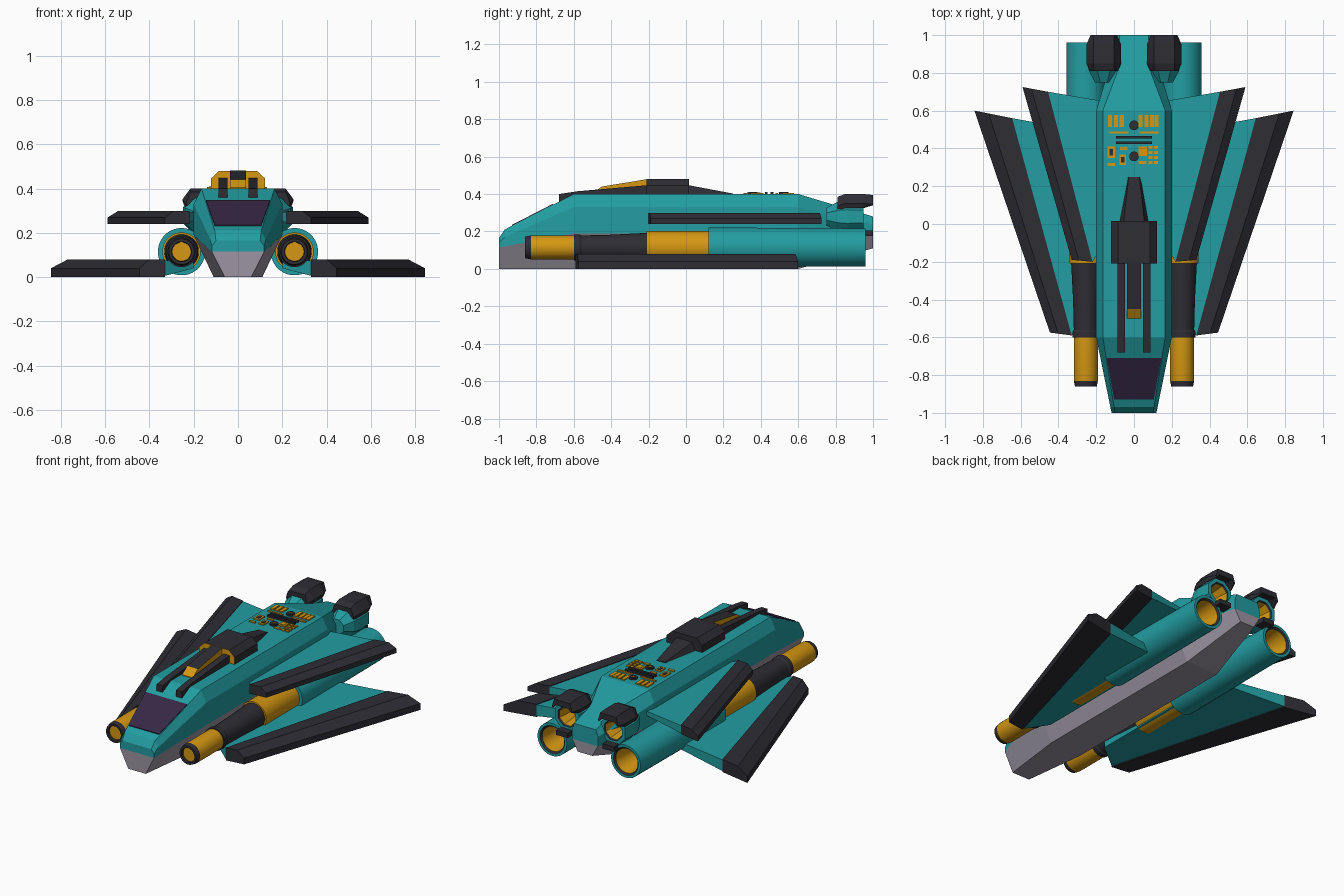
import bpy, bmesh, math
from mathutils import Vector

cube = bpy.data.objects.get("Cube")
if cube:
    bpy.data.objects.remove(cube, do_unlink=True)


def material(name, rgb):
    m = bpy.data.materials.new(name)
    m.use_nodes = True
    col = (*rgb, 1)
    m.diffuse_color = col
    bsdf = m.node_tree.nodes["Principled BSDF"]
    bsdf.inputs["Base Color"].default_value = col
    bsdf.inputs["Roughness"].default_value = 0.7
    return m


TEAL = material("teal", (0.016, 0.34, 0.36))
DARK = material("charcoal", (0.027, 0.026, 0.034))
GOLD = material("amber", (0.66, 0.31, 0.006))
GREY = material("hull grey", (0.33, 0.30, 0.36))
GLASS = material("violet glass", (0.036, 0.021, 0.06))


def finish(name, bm, mats, mirror=False):
    bmesh.ops.recalc_face_normals(bm, faces=bm.faces)
    me = bpy.data.meshes.new(name)
    bm.to_mesh(me)
    bm.free()
    for m in mats:
        me.materials.append(m)
    ob = bpy.data.objects.new(name, me)
    bpy.context.collection.objects.link(ob)
    if mirror:
        ob.modifiers.new("Mirror", 'MIRROR').use_mirror_merge = False
    return ob


def loft(name, rings, mats, mirror=False, rule=None):
    """Skin equal-length rings of 3D points and cap both ends."""
    bm = bmesh.new()
    vs = [[bm.verts.new(p) for p in r] for r in rings]
    n = len(vs[0])
    for a, b in zip(vs, vs[1:]):
        for i in range(n):
            j = (i + 1) % n
            bm.faces.new((a[i], a[j], b[j], b[i]))
    bm.faces.new(vs[0])
    bm.faces.new(vs[-1])
    bmesh.ops.recalc_face_normals(bm, faces=bm.faces)
    bm.normal_update()
    if rule:
        for f in bm.faces:
            f.material_index = rule(f.normal)
    return finish(name, bm, mats, mirror)


def sym(y, half):
    """Symmetric cross-section at y from its right half, top to bottom."""
    return [(x, y, z) for x, z in half] + [(-x, y, z) for x, z in reversed(half)]


def box(name, x, y, z, sx, sy, sz, mat, mirror=False):
    ring = lambda h: [(x + a * sx / 2, y + b * sy / 2, h)
                      for a, b in ((-1, -1), (1, -1), (1, 1), (-1, 1))]
    return loft(name, [ring(z), ring(z + sz)], [mat], mirror)


def lathe(name, cx, cz, profile, mats, segs, mirror=True, smooth=True):
    """Revolve (y, radius, material of next band) about an axis along y."""
    bm = bmesh.new()
    rings = []
    for y, r, _ in profile:
        ang = [(i + 0.5) * math.tau / segs for i in range(segs)]
        rings.append([bm.verts.new((cx + r * math.cos(a), y, cz + r * math.sin(a))) for a in ang])
    for k in range(len(rings) - 1):
        for i in range(segs):
            j = (i + 1) % segs
            f = bm.faces.new((rings[k][i], rings[k][j], rings[k + 1][j], rings[k + 1][i]))
            f.material_index = profile[k][2]
    for k in (0, -1):
        bm.faces.new(rings[k]).material_index = profile[k][2]
    ob = finish(name, bm, mats, mirror)
    if smooth:
        bpy.ops.object.select_all(action='DESELECT')
        ob.select_set(True)
        bpy.context.view_layer.objects.active = ob
        bpy.ops.object.shade_smooth_by_angle(angle=math.radians(30))
    return ob


# Hull: y, top half-width, top z, side half-width, shoulder z, seam z, keel half-width, keel z
stations = [
    (-1.0, .10, .165, .118, .14, .115, .06, 0),
    (-.97, .105, .21, .125, .17, .12, .065, 0),
    (-.6, .165, .40, .20, .33, .19, .11, 0),
    (.6, .165, .40, .20, .33, .19, .11, 0),
    (.8, .09, .34, .14, .27, .18, .08, .055),
    (1.0, .075, .28, .09, .24, .18, .05, .11),
]
loft("upper_hull", [sym(y, [(tw, tz), (mw, mz), (mw, sz)])
                    for y, tw, tz, mw, mz, sz, bw, bz in stations], [TEAL])
loft("lower_hull", [sym(y, [(mw, sz), (bw, bz)])
                    for y, tw, tz, mw, mz, sz, bw, bz in stations], [GREY])

# Windshield plate lying on the nose slope
slope = lambda y: .40 + (y + .6) * .19 / .37
glass = [(.145, -.71), (-.145, -.71), (-.105, -.93), (.105, -.93)]
loft("windshield", [[(x, y, slope(y) + h) for x, y in glass] for h in (-.003, .005)], [GLASS])


# Wings: inner panel plus thick dark outer edge with a bevelled rim
def wing(prefix, rear_out, rear_in, front_in, front_out, root, z0, z1, bevel):
    ro, ri, fi, fo = (Vector(p) for p in (rear_out, rear_in, front_in, front_out))
    top_ro, top_fo = ro.lerp(ri, bevel), fo.lerp(fi, bevel)
    at = lambda pts, z: [(p[0], p[1], z) for p in pts]
    zm = z0 + (z1 - z0) * .5
    loft(prefix + "_wing_edge", [at((ro, ri, fi, fo), z0), at((ro, ri, fi, fo), zm),
                                 at((top_ro, ri, fi, top_fo), z1)], [DARK], True)
    plan = [ri, Vector(root[0]), Vector(root[1]), fi]
    lows = (z0 + .006, zm, zm, z0 + .006)
    loft(prefix + "_wing_panel", [[(p.x, p.y, z) for p, z in zip(plan, lows)],
                                  at(plan, z1 - .004)], [TEAL], True)


wing("lower", (.845, .60), (.645, .56), (.33, -.59), (.445, -.575),
     ((.2, .48), (.2, -.5)), 0, .08, .38)
wing("upper", (.59, .725), (.455, .70), (.22, -.20), (.33, -.19),
     ((.16, .65), (.16, -.1)), .24, .298, .35)

# Long cannon and thruster pods beside the hull
T, D, G = 0, 1, 2
TRIO = [TEAL, DARK, GOLD]
lathe("cannon_pod", .255, .115, [
    (-.82, .042, D), (-.86, .045, D), (-.86, .058, D), (-.83, .064, G),
    (-.60, .064, D), (-.60, .070, D), (-.57, .070, D), (-.56, .064, D),
    (-.40, .068, D), (-.21, .078, G), (-.21, .087, G), (.12, .087, T),
    (.12, .107, T), (.96, .102, T), (.96, .086, D), (.95, .076, G),
    (.80, .058, G)], TRIO, 32)
lathe("cannon_core", .255, .115, [(-.80, .043, G), (-.845, .043, G)], TRIO, 24)

# Upper octagonal engines with hoods
lathe("upper_engine", .16, .28, [
    (.75, .05, T), (.81, .085, T), (.86, .095, T), (.95, .09, T),
    (.95, .066, D), (.94, .06, G), (.84, .045, G)], TRIO, 8, smooth=False)


def hood_ring(y, out, top, low):
    half = [(.055, top), (out, top - .05), (out - .008, low), (.045, top - .035)]
    return [(p[0] + .16, p[1], p[2]) for p in sym(y, half)]


loft("engine_hood", [hood_ring(.81, .075, .385, .31), hood_ring(.85, .092, .40, .325),
                     hood_ring(.95, .092, .40, .325), hood_ring(1.0, .07, .395, .34)],
     [DARK], True)
box("engine_lower_flap", .16, .965, .175, .08, .07, .03, DARK, True)

# Dorsal housing, tail fairing, spine and rails
block = [(.085, .48), (.123, .445), (.123, .39)]
loft("dorsal_block", [sym(-.21, block), sym(.015, block)], [DARK, GOLD],
     rule=lambda n: 1 if n.y < -.5 else 0)
loft("dorsal_fairing", [sym(.01, [(.055, .448), (.08, .39)]),
                        sym(.25, [(.028, .403), (.038, .39)])], [DARK])
loft("dorsal_spine", [sym(-.50, [(.037, .405), (.037, .39)]),
                      sym(-.45, [(.037, .44), (.037, .39)]),
                      sym(-.20, [(.037, .481), (.037, .39)])], [DARK, GOLD],
     rule=lambda n: 0 if n.z > .9 else 1)
rail = lambda y, lo, hi: [(.047, y, lo), (.088, y, lo), (.088, y, hi), (.047, y, hi)]
loft("dorsal_rail", [rail(-.68, .345, .40), rail(-.58, .38, .415), rail(-.20, .39, .448)],
     [DARK], True)

# Deck machinery: small amber plates, dark pipes and round ports
for i, x in enumerate((-.127, -.096, -.065, .035, .067, .095, .12)):
    box(f"deck_bar_{i}", x, .545, .395, .022, .065, .012, GOLD)
for i, s in enumerate((-1, 1)):
    box(f"deck_strip_{i}", s * .08, .485, .395, .1, .012, .012, GOLD)
    box(f"deck_pipe_{i}", 0, .445 + s * .015, .395, .19, .014, .016, DARK)
    lathe(f"deck_port_{i}", 0, 0, [(.395, .026, D), (.41, .026, D), (.41, .014, G),
                                   (.403, .014, D)], TRIO, 12, mirror=False)
    port = bpy.data.objects[f"deck_port_{i}"]
    port.rotation_euler.x = math.pi / 2
    port.location.y = .44 + s * .082
for i, (x, y, sx, sy) in enumerate(((-.12, .38, .04, .06), (-.06, .34, .036, .055),
                                    (.047, .385, .045, .05))):
    box(f"deck_hatch_{i}", x, y, .395, sx, sy, .012, GOLD)
    box(f"deck_hatch_inset_{i}", x, y, .395, sx * .5, sy * .55, .014, DARK if i < 2 else GOLD)
for row in range(4):
    for col in range(2):
        box(f"deck_tile_{row}_{col}", .088 + col * .028, .325 + row * .027, .395,
            .022, .016, .012, GOLD)
for i, (x, y) in enumerate(((-.12, .315), (-.055, .4), (.045, .325))):
    box(f"deck_plate_{i}", x, y, .395, .04, .016, .012, GOLD)
